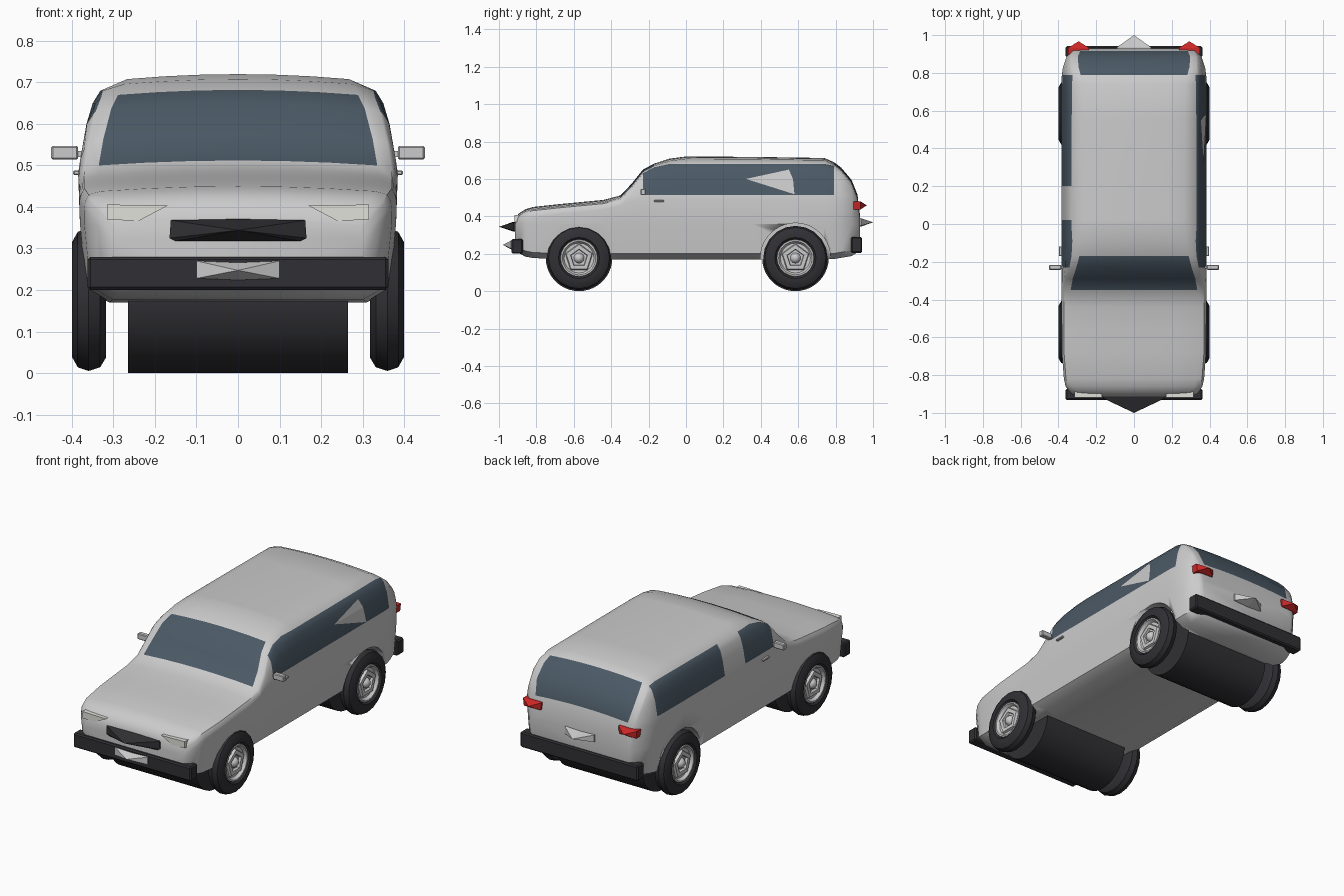
import bpy, bmesh, math
from mathutils import Vector

if "Cube" in bpy.data.objects:
    bpy.data.objects.remove(bpy.data.objects["Cube"])


def material(name, rgb):
    m = bpy.data.materials.new(name)
    m.diffuse_color = (*rgb, 1)
    m.use_nodes = True
    m.node_tree.nodes["Principled BSDF"].inputs["Base Color"].default_value = m.diffuse_color
    return m


PAINT = material("paint", (0.62, 0.62, 0.62))
GLASS = material("glass", (0.07, 0.1, 0.13))
BLACK = material("black", (0.03, 0.03, 0.035))
RED = material("red", (0.6, 0.02, 0.02))
LAMP = material("lamp", (0.75, 0.75, 0.7))


def finish(name, bm, mats=(), angle=35):
    bmesh.ops.recalc_face_normals(bm, faces=bm.faces[:])
    me = bpy.data.meshes.new(name)
    bm.to_mesh(me)
    bm.free()
    for m in mats:
        me.materials.append(m)
    ob = bpy.data.objects.new(name, me)
    bpy.context.collection.objects.link(ob)
    bpy.ops.object.select_all(action='DESELECT')
    ob.select_set(True)
    bpy.context.view_layer.objects.active = ob
    if angle:
        bpy.ops.object.shade_smooth_by_angle(angle=math.radians(angle))
    return ob


def interp(table, t):
    for (a, u), (b, v) in zip(table, table[1:]):
        if t <= b:
            return u + (v - u) * max(0, (t - a) / (b - a))
    return table[-1][1]


# half width by height, and plan taper by length
WIDTH = [(.17, .31), (.2, .365), (.27, .378), (.4, .382), (.48, .385), (.515, .38),
         (.6, .365), (.65, .35), (.69, .33), (.72, .312)]
TAPER = [(-.915, .8), (-.895, .89), (-.86, .95), (-.8, .985), (-.72, 1),
         (.77, 1), (.85, .97), (.9, .91), (.93, .8)]
TOP = [(-.915, .375), (-.895, .415), (-.86, .437), (-.82, .45), (-.68, .465), (-.44, .488),
       (-.35, .512), (-.29, .575), (-.23, .65), (-.17, .682), (-.09, .708), (0, .72),
       (.35, .718), (.74, .712), (.79, .69), (.83, .66), (.885, .595), (.917, .515), (.93, .41)]
BOTTOM = [(-.915, .215), (-.86, .185), (-.78, .17), (.78, .17), (.9, .19), (.93, .22)]
STATIONS = sorted([t[0] for t in TOP] + [.02, .2, -.56, .55])
LEVELS = [.36, .48, .515, .6, .65, .68]


def section(y):
    zb, zt, s = interp(BOTTOM, y), interp(TOP, y), interp(TAPER, y)
    pts = [(0, zb), (.31, zb), (.365, zb + .03)]
    for i, lv in enumerate(LEVELS):
        z = min(lv, zt - .06 + .008 * i)
        pts.append((interp(WIDTH, z) - .03 * (1 - min(1, (zt - z) / .06)) ** 2, z))
    edge = interp(WIDTH, zt) - .045
    pts += [(edge * f, zt - .012 * f * f) for f in (1, .66, .33, 0)]
    return [Vector((x * s, y, z)) for x, z in pts]


# body shell lofted from cross sections, with windows as dark faces
bm = bmesh.new()
rings = []
for y in STATIONS:
    half = section(y)
    n = len(half)
    both = half + [Vector((-p.x, p.y, p.z)) for p in half[-2:0:-1]]
    rings.append([bm.verts.new(p) for p in both])
for a, b in zip(rings, rings[1:]):
    for j in range(len(a)):
        k = (j + 1) % len(a)
        f = bm.faces.new((a[j], a[k], b[k], b[j]))
        y = (a[0].co.y + b[0].co.y) / 2
        row = min(j, len(a) - 1 - j)
        left = j >= n - 1
        if row in (5, 6, 7) and -.23 < y < .77 and not (left and .02 < y < .2):
            f.material_index = 1
        if row >= 9 and (-.35 < y < -.17 or .79 < y < .917):
            f.material_index = 1
bm.faces.new(rings[0])
bm.faces.new(rings[-1])
body = finish("body", bm, (PAINT, GLASS), 40)


def cylinder(name, r, x0, x1, y, z, mats=(), segs=40):
    bm = bmesh.new()
    bmesh.ops.create_cone(bm, cap_ends=True, segments=segs, radius1=r, radius2=r, depth=x1 - x0)
    for v in bm.verts:
        v.co = Vector((v.co.z + (x0 + x1) / 2, v.co.x + y, v.co.y + z))
    return finish(name, bm, mats)


# wheel arches cut into the body, dark drums between the wheels
AXLES = {"front": -.572, "rear": .585}
for end, y in AXLES.items():
    for x0, x1 in ((.265, .5), (-.5, -.265)):
        cutter = cylinder("arch_cutter", .187, x0, x1, y, .177, (PAINT,))
        cutter.hide_render = True
        mod = body.modifiers.new("arch", 'BOOLEAN')
        mod.operation, mod.solver, mod.object = 'DIFFERENCE', 'EXACT', cutter
        bpy.context.view_layer.objects.active = body
        bpy.ops.object.modifier_apply(modifier=mod.name)
        bpy.data.objects.remove(cutter)
    cylinder(end + "_axle_drum", .178, -.265, .265, y, .178, (BLACK,))


def lathe(name, profile, segs, side, y, mats=(), angle=35):
    bm = bmesh.new()
    rows = [[bm.verts.new((side * x, y + r * math.sin(math.tau * i / segs),
                           .177 + r * math.cos(math.tau * i / segs)))
             for i in range(segs)] for x, r in profile]
    for a, b in zip(rows, rows[1:]):
        for i in range(segs):
            k = (i + 1) % segs
            bm.faces.new((a[i], a[k], b[k], b[i]))
    bmesh.ops.remove_doubles(bm, verts=bm.verts[:], dist=1e-5)
    finish(name, bm, mats, angle)


TYRE = [(.318, 0), (.318, .14), (.332, .163), (.36, .172), (.386, .163), (.4, .138),
        (.4, .11), (.385, .098), (.38, .09)]
RIM = [(.378, .102), (.394, .098), (.394, .09), (.378, .08), (.374, 0)]
STAR = [(.372, .08), (.39, .072), (.39, .048), (.372, .044)]
HUB = [(.37, .03), (.385, .026), (.396, .015), (.4, 0)]
for end, y in AXLES.items():
    for tag, side in (("right", 1), ("left", -1)):
        n = f"{end}_{tag}_"
        lathe(n + "tyre", TYRE, 20, side, y, (BLACK,))
        lathe(n + "rim", RIM, 20, side, y)
        lathe(n + "rim_star", STAR, 5, side, y, angle=0)
        lathe(n + "hub", HUB, 10, side, y)


def prism(name, outline, y0, y1, mats=(), apex=None, bevel=0):
    """Extrude an x-z outline from y0 to y1, optionally ending in a point."""
    bm = bmesh.new()
    a = [bm.verts.new((x, y0, z)) for x, z in outline]
    b = [bm.verts.new((x, y1, z)) for x, z in outline]
    bm.faces.new(a)
    cap = bm.faces.new(b)
    for i in range(len(a)):
        k = (i + 1) % len(a)
        bm.faces.new((a[i], a[k], b[k], b[i]))
    if bevel:
        bmesh.ops.bevel(bm, geom=bm.edges[:], offset=bevel, segments=1, affect='EDGES')
    if apex is not None:
        tip = bmesh.ops.poke(bm, faces=[cap])["verts"][0]
        tip.co.y = apex
    return finish(name, bm, mats, 0)


def rect(x0, x1, z0, z1):
    return [(x0, z0), (x1, z0), (x1, z1), (x0, z1)]


# bumpers, grille and plates
prism("front_bumper", rect(-.362, .362, .2, .28), -.932, -.872, (BLACK,), bevel=.007)
prism("rear_bumper", rect(-.362, .362, .205, .29), .882, .942, (BLACK,), bevel=.007)
prism("grille", [(-.165, .325), (-.15, .318), (.15, .318), (.165, .325), (.162, .368),
                 (0, .371), (-.162, .368)], -.89, -.922, (BLACK,), apex=-1)
prism("front_plate", [(-.1, .228), (0, .224), (.1, .228), (.1, .27), (0, .266), (-.1, .27)],
      -.9, -.936, apex=-.98)
prism("rear_plate", [(-.09, .35), (0, .345), (.09, .35), (.09, .39), (0, .386), (-.09, .39)],
      .9, .936, apex=1)

# lamps, mirrors and door handles on both sides
for tag, s in (("right", 1), ("left", -1)):
    prism(tag + "_headlamp", [(s * x, z) for x, z in
          ((.17, .403), (.315, .406), (.315, .37), (.24, .366))], -.918, -.865, (LAMP,))
    prism(tag + "_tail_lamp", [(s * x, z) for x, z in
          ((.24, .438), (.345, .436), (.35, .478), (.237, .48))], .895, .932, (RED,), apex=.967)
    prism(tag + "_mirror", [(s * x, z) for x, z in rect(.385, .45, .514, .547)],
          -.243, -.216, bevel=.004)
    prism(tag + "_mirror_arm", [(s * x, z) for x, z in rect(.365, .39, .52, .535)], -.235, -.222)
    prism(tag + "_door_handle", [(s * x, z) for x, z in rect(.375, .397, .477, .488)],
          -.17, -.118, bevel=.003)

# pale triangular patch on the right rear window
bm = bmesh.new()
patch = [bm.verts.new((interp(WIDTH, z) + .004, y, z))
         for y, z in ((.32, .6), (.58, .518), (.572, .6), (.55, .65))]
bm.faces.new(patch[:3])
bm.faces.new((patch[0], patch[2], patch[3]))
finish("window_patch", bm, (PAINT,), 0)
